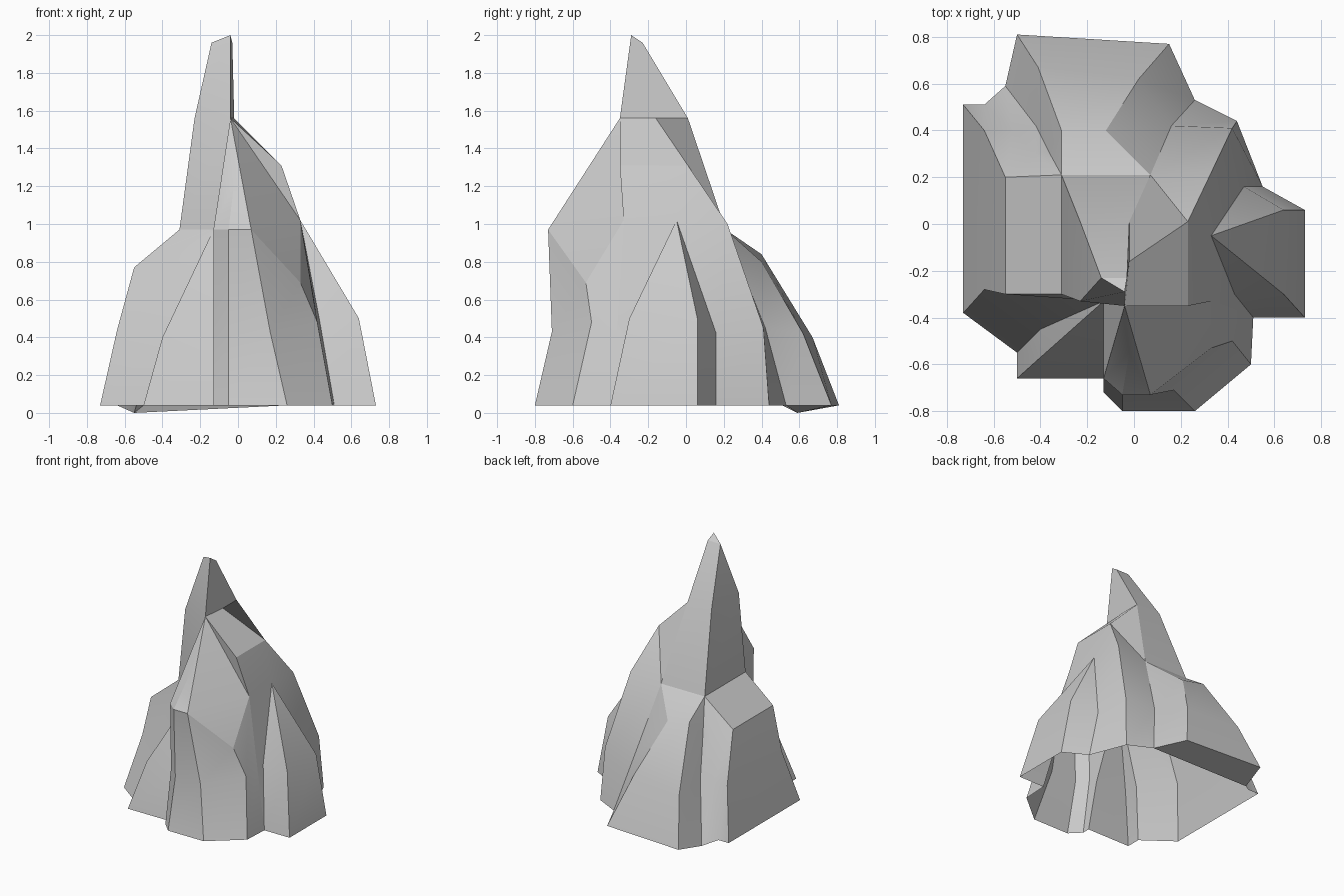
import bpy, bmesh, math
from mathutils import Vector as V

if "Cube" in bpy.data.objects:
    bpy.data.objects.remove(bpy.data.objects["Cube"])

# --- helpers: a part is a skin stretched between ridge / valley lines plus loose facets
def part(name, lines=(), facets=()):
    bm = bmesh.new()
    cache = {}

    def vert(p):
        key = tuple(round(c, 3) for c in p)
        if key not in cache:
            cache[key] = bm.verts.new(p)
        return cache[key]

    def face(points):
        vs = list(dict.fromkeys(vert(p) for p in points))
        if len(vs) > 2 and not bm.faces.get(vs):
            bm.faces.new(vs)

    for a, b in zip(lines, lines[1:]):
        n = max(len(a), len(b))
        a, b = a + a[-1:] * (n - len(a)), b + b[-1:] * (n - len(b))
        for i in range(n - 1):
            face((a[i], b[i], b[i + 1], a[i + 1]))
    for f in facets:
        face(f)
    mesh = bpy.data.meshes.new(name)
    bm.to_mesh(mesh)
    bm.free()
    ob = bpy.data.objects.new(name, mesh)
    bpy.context.collection.objects.link(ob)
    bpy.ops.object.select_all(action='DESELECT')
    ob.select_set(True)
    bpy.context.view_layer.objects.active = ob
    bpy.ops.object.shade_smooth_by_angle(angle=math.radians(25))

# --- key points shared by several parts
neck = (-.04, -.35, 1.56)
nook = (-.13, -.33, .97)
shoulder_front, shoulder_back = (.23, -.35, 1.31), (.23, .01, 1.31)
shoulder_top = (-.02, -.16, 1.56)
right_apex = (.33, -.05, 1.02)
left_front, left_back, back_right = (-.31, -.30, .97), (-.31, .21, .97), (.07, .21, .97)
neck_left, neck_back_left, neck_back = (-.23, -.33, 1.56), (-.23, .01, 1.56), (-.02, .01, 1.56)
tip, tip_left, tip_back = (-.04, -.29, 2.0), (-.14, -.23, 1.96), (-.03, -.23, 1.96)

# --- front buttress with its narrow column on the left
column_side = [(-.13, -.66, .04), (-.13, -.57, .40), nook]
column = [(-.13, -.72, .04), (-.13, -.65, .45), (-.13, -.66, .97)]
brow_left = [(-.05, -.80, .04), (-.05, -.71, .43), (-.05, -.73, .97)]
brow_right = [(.26, -.80, .04), (.17, -.71, .43), (.07, -.73, .97)]
corner = [(.50, -.60, .04), (.42, -.50, .48), (.33, -.53, .69)]
wall_edge = [(.51, -.40, .04), (.42, -.36, .5), (.33, -.33, 1.02)]
part("front_buttress", [column_side, column, brow_left, brow_right, corner, wall_edge])

# --- sloping hood above the front buttress
crease = (-.02, -.55, 1.22)
col_top, bl, br, ct, we = column[-1], brow_left[-1], brow_right[-1], corner[-1], wall_edge[-1]
part("front_hood", facets=[
    (nook, col_top, neck), (col_top, crease, neck), (col_top, bl, crease),
    (bl, br, crease), (br, neck, crease), (br, ct, we),
    (br, we, neck), (we, shoulder_front, neck)])

# --- right side: wall, pointed buttress, shoulder ridge
apex_path = [right_apex, (.23, -.12, 1.31)]
ridge = [(.44, .44, .04), (.42, .41, .45), (.33, .22, 1.0), shoulder_back]
part("right_buttress", [
    wall_edge + [shoulder_front],
    [(.51, -.40, .04), (.43, -.30, .5)] + apex_path,
    [(.73, -.40, .04), (.64, -.30, .5)] + apex_path,
    [(.73, .06, .04), (.64, .06, .5)] + apex_path,
    [(.55, .16, .04), (.47, .16, .42)] + apex_path,
    ridge])
back_valley = [(.26, .53, .04), (.16, .42, .45), back_right]
part("right_shoulder",
     [ridge + [shoulder_top], back_valley + [back_right, neck_back]],
     [(neck, shoulder_front, (.23, -.12, 1.31), shoulder_back, shoulder_top)])

# --- back buttress and the fluted back-left gully
back_edge = [(.15, .77, .04), (.02, .62, .42), (-.12, .40, .80), back_right]
back_left_edge = [(-.50, .81, .04), (-.41, .67, .40), (-.31, .40, .84), left_back]
gully = [(-.55, .59, 0), (-.42, .42, .43), (-.365, .31, .72), left_back]
flute = [(-.64, .51, .04), (-.52, .40, .43), (-.42, .30, .72), left_back]
left_edge = [(-.73, .51, .04), (-.64, .40, .43), (-.55, .20, .77), left_back]
part("back_buttress",
     [back_valley[:2] + back_valley[1:], back_edge, back_left_edge, gully, flute, left_edge],
     [(gully[0], back_left_edge[0], back_edge[0], back_valley[0])])

# --- left buttress and front-left foot
left_front_edge = [(-.73, -.38, .04), (-.64, -.28, .44), (-.55, -.30, .77), left_front]
foot_valley = [(-.50, -.55, .04), (-.40, -.45, .40), nook]
foot_ridge = [(-.50, -.66, .04), (-.40, -.57, .40), nook]
part("left_buttress", [left_edge, left_front_edge, foot_valley])
part("front_left_foot", [foot_valley, foot_ridge, column_side])

# --- spire
part("spire",
     [[back_right, neck_back, tip_back], [left_back, neck_back_left, tip_left],
      [left_front, neck_left, tip_left], [nook, neck, tip]],
     [(neck, shoulder_top, neck_back, tip_back, tip), (tip, tip_back, tip_left)])
